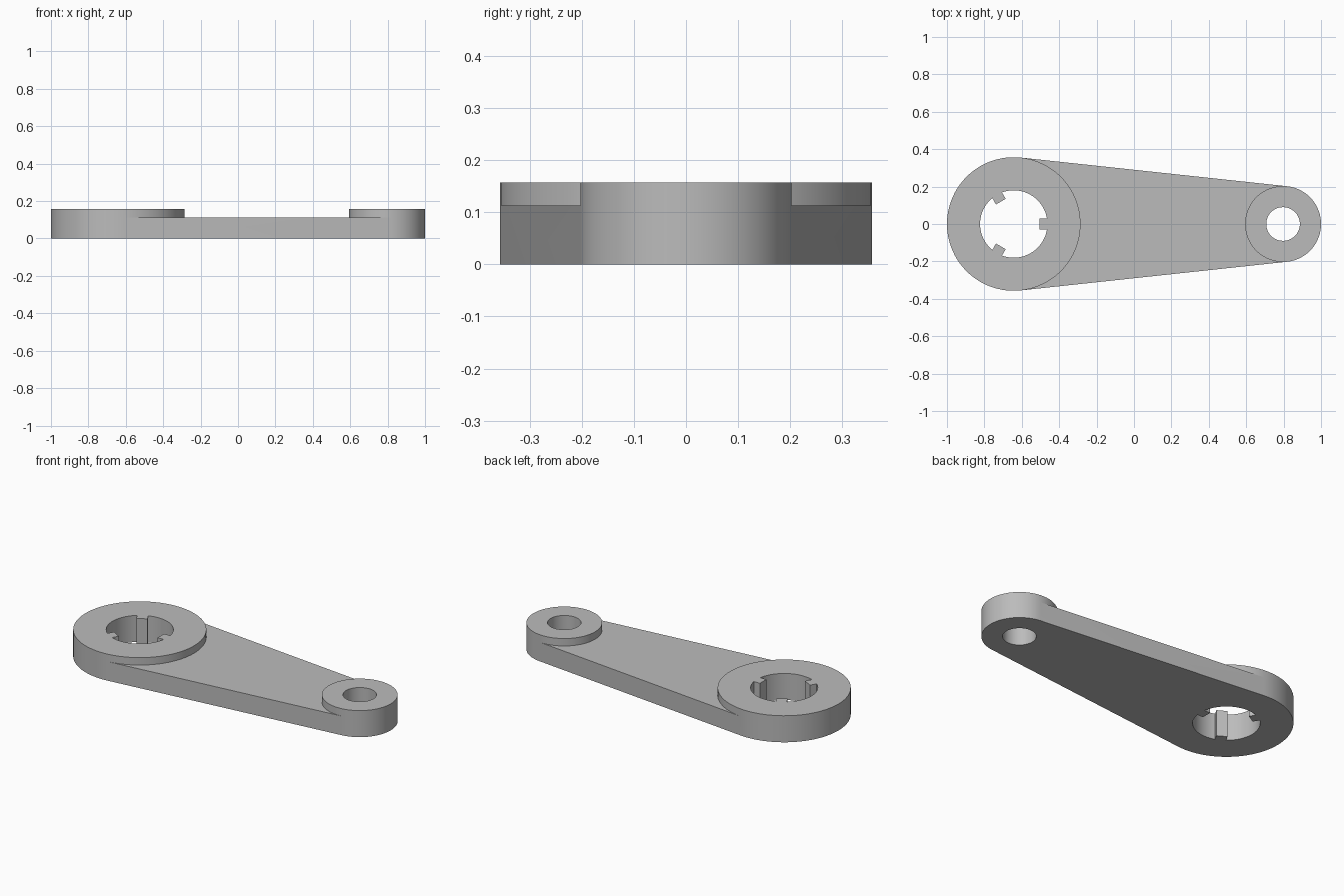
import bpy, bmesh, math
from mathutils import Vector

if "Cube" in bpy.data.objects:
    bpy.data.objects.remove(bpy.data.objects["Cube"])

BIG = (-0.643, 0.357)      # hub centre x, outer radius
SMALL = (0.797, 0.203)
ARM_Z, HUB_Z = 0.113, 0.157
# angle at which the straight sides are tangent to both hubs
TAN = math.acos((BIG[1] - SMALL[1]) / (SMALL[0] - BIG[0]))

bm = bmesh.new()


def arc(cx, r, a0, a1, n):
    return [(cx + r * math.cos(a0 + (a1 - a0) * i / n),
             r * math.sin(a0 + (a1 - a0) * i / n)) for i in range(n + 1)]


def wall(pts, z0, z1):
    for p, q in zip(pts, pts[1:]):
        bm.faces.new([bm.verts.new((*c, z)) for c, z in
                      ((p, z0), (q, z0), (q, z1), (p, z1))])


def cap(loops, z, up):
    """Fill a flat region bounded by one outer loop and optional holes."""
    edges = []
    for pts in loops:
        vs = [bm.verts.new((*p, z)) for p in pts]
        edges += [bm.edges.new((vs[i - 1], vs[i])) for i in range(len(vs))]
    bmesh.ops.triangle_fill(bm, edges=edges, use_beauty=True,
                            normal=Vector((0, 0, 1 if up else -1)))


def hub(outer, inner, hole):
    """Free arc runs full height; the arc facing the arm only rises above it."""
    wall(outer, 0, ARM_Z)
    wall(outer, ARM_Z, HUB_Z)
    wall(inner, ARM_Z, HUB_Z)
    wall(hole + hole[:1], 0, HUB_Z)
    ring = outer[:-1] + inner[:-1]
    cap([ring, hole], HUB_Z, True)
    cap([ring, hole], 0, False)


# Splined bore: round hole with three inward keys
R, KEY_R, HALF = 0.18, 0.138, 0.03
d = math.asin(HALF / R)
bore = []
for k in range(3):
    a = k * math.tau / 3
    for s in (-HALF, HALF):
        bore.append((BIG[0] + KEY_R * math.cos(a) - s * math.sin(a),
                     KEY_R * math.sin(a) + s * math.cos(a)))
    bore += arc(BIG[0], R, a + d, a + math.tau / 3 - d, 20)

# Hubs
big_in = arc(*BIG, -TAN, TAN, 44)
small_in = arc(*SMALL, TAN, math.tau - TAN, 48)
hub(arc(*BIG, TAN, math.tau - TAN, 48), big_in, bore)
hub(arc(*SMALL, -TAN, TAN, 44), small_in,
    arc(SMALL[0], 0.09, 0, math.tau, 48)[:-1])

# Tapered arm between the hubs
web = big_in + small_in
cap([web], ARM_Z, True)
cap([web], 0, False)
wall([big_in[-1], small_in[0]], 0, ARM_Z)
wall([small_in[-1], big_in[0]], 0, ARM_Z)

bmesh.ops.remove_doubles(bm, verts=bm.verts[:], dist=1e-5)
bmesh.ops.recalc_face_normals(bm, faces=bm.faces[:])

mesh = bpy.data.meshes.new("lever_arm")
bm.to_mesh(mesh)
bm.free()
grey = bpy.data.materials.new("grey")
grey.diffuse_color = (0.5, 0.5, 0.5, 1)
grey.use_nodes = True
grey.node_tree.nodes["Principled BSDF"].inputs["Base Color"].default_value = grey.diffuse_color
mesh.materials.append(grey)
lever = bpy.data.objects.new("lever_arm", mesh)
bpy.context.collection.objects.link(lever)
bpy.context.view_layer.objects.active = lever
lever.select_set(True)
bpy.ops.object.shade_smooth_by_angle(angle=math.radians(30))
